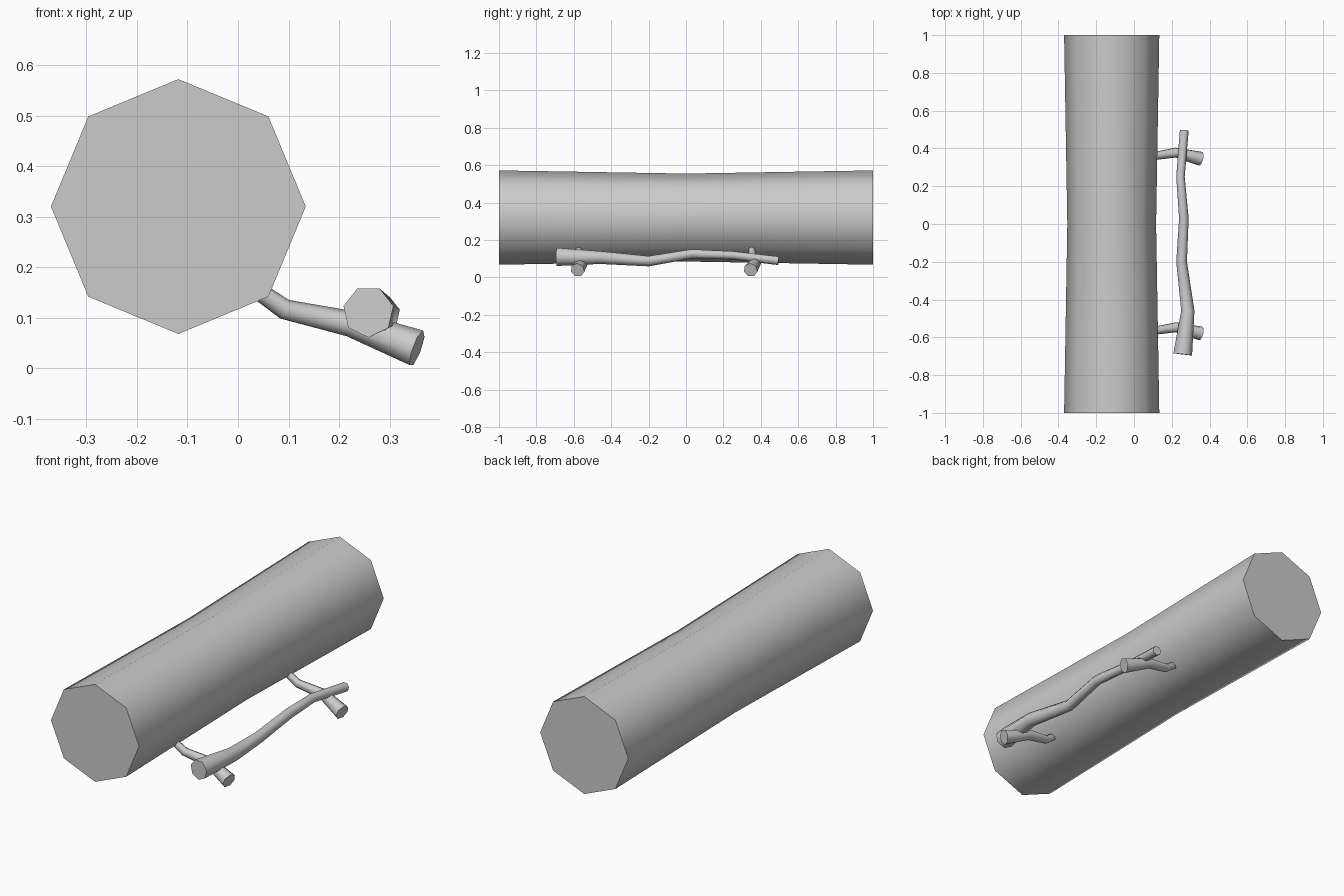
import bpy, bmesh
from math import pi, cos, sin, radians
from mathutils import Vector

if "Cube" in bpy.data.objects:
    bpy.data.objects.remove(bpy.data.objects["Cube"])


def branch(name, path, sides, phase=0.0):
    """Capped tube through (x, y, z, radius) points."""
    pts = [Vector(p[:3]) for p in path]
    bm = bmesh.new()
    rings = []
    for i, (p, node) in enumerate(zip(pts, path)):
        t = Vector()
        if i > 0:
            t += (p - pts[i - 1]).normalized()
        if i < len(pts) - 1:
            t += (pts[i + 1] - p).normalized()
        t.normalize()
        u = t.cross(Vector((0, 0, 1))).normalized()
        v = u.cross(t)
        angles = [phase + 2 * pi * k / sides for k in range(sides)]
        rings.append([bm.verts.new(p + node[3] * (cos(a) * u + sin(a) * v))
                      for a in angles])
    for a, b in zip(rings, rings[1:]):
        for k in range(sides):
            n = (k + 1) % sides
            bm.faces.new((a[k], a[n], b[n], b[k]))
    bm.faces.new(rings[0])
    bm.faces.new(rings[-1])
    bmesh.ops.recalc_face_normals(bm, faces=bm.faces)
    mesh = bpy.data.meshes.new(name)
    bm.to_mesh(mesh)
    bm.free()
    obj = bpy.data.objects.new(name, mesh)
    bpy.context.collection.objects.link(obj)
    bpy.ops.object.select_all(action='DESELECT')
    obj.select_set(True)
    bpy.context.view_layer.objects.active = obj
    bpy.ops.object.shade_smooth_by_angle(angle=radians(60))
    return obj


# Main log: octagonal, slightly waisted in the middle
branch("log", [(-0.118, -1, 0.32, 0.252),
               (-0.118, 0, 0.32, 0.235),
               (-0.118, 1, 0.32, 0.252)], 8)

# Two short bent side twigs reaching down to the ground
for name, y in (("front_twig", -0.58), ("back_twig", 0.345)):
    branch(name, [(0.03, y + 0.005, 0.160, 0.018),
                  (0.092, y + 0.012, 0.116, 0.021),
                  (0.222, y + 0.033, 0.087, 0.027),
                  (0.354, y, 0.039, 0.038)], 7, pi / 2)

# Long crooked stick lying across the twigs
branch("long_stick", [(0.258, -0.69, 0.112, 0.051),
                      (0.285, -0.46, 0.108, 0.036),
                      (0.252, -0.20, 0.088, 0.029),
                      (0.264, 0.03, 0.127, 0.026),
                      (0.246, 0.25, 0.119, 0.023),
                      (0.266, 0.495, 0.090, 0.024)], 7, pi / 2 + pi / 7)
